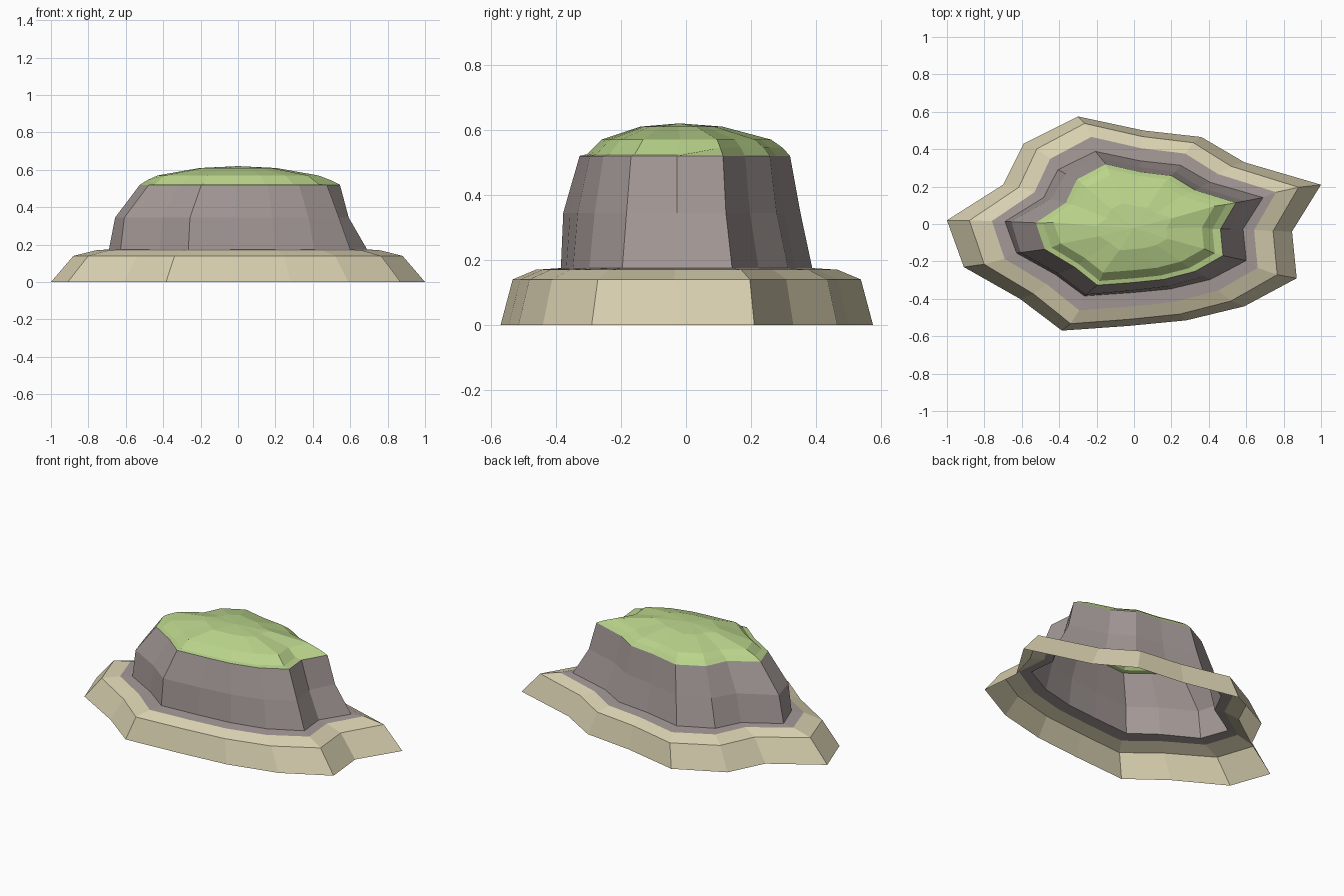
import bpy
import bmesh
from mathutils import Vector

cube = bpy.data.objects.get("Cube")
if cube:
    bpy.data.objects.remove(cube, do_unlink=True)

# Irregular coastline, counter-clockwise; every level is a scaled copy of it
COAST = [Vector(p) for p in (
    (1, .21), (.59, .33), (.36, .465), (.05, .5),
    (-.3, .575), (-.59, .43), (-.7, .21), (-1, .02),
    (-.91, -.23), (-.61, -.4), (-.385, -.57), (-.03, -.545),
    (.28, -.515), (.59, -.44), (.87, -.29), (.845, -.04))]


def make_material(name, color):
    mat = bpy.data.materials.new(name)
    mat.use_nodes = True
    mat.diffuse_color = (*color, 1)
    mat.node_tree.nodes["Principled BSDF"].inputs["Base Color"].default_value = (*color, 1)
    return mat


def ring(sx, sy, z, dx=0, dy=0):
    return [Vector((p.x * sx + dx, p.y * sy + dy, z)) for p in COAST]


def make_shell(name, rings, mat, peak=None):
    """Bridge successive rings with quads and optionally close with a peak."""
    bm = bmesh.new()
    loops = [[bm.verts.new(p) for p in r] for r in rings]
    n = len(COAST)
    for low, high in zip(loops, loops[1:]):
        for i in range(n):
            j = (i + 1) % n
            bm.faces.new((low[i], low[j], high[j], high[i]))
    if peak:
        tip = bm.verts.new(peak)
        for i in range(n):
            bm.faces.new((loops[-1][i], loops[-1][(i + 1) % n], tip))
    mesh = bpy.data.meshes.new(name)
    bm.to_mesh(mesh)
    bm.free()
    mesh.materials.append(mat)
    obj = bpy.data.objects.new(name, mesh)
    bpy.context.scene.collection.objects.link(obj)
    return obj


sand = make_material("pale sand", (.70, .64, .44))
rock = make_material("warm grey rock", (.37, .32, .31))
grass = make_material("light green grass", (.49, .66, .26))

# Levels shared between neighbouring parts
beach_edge = ring(.76, .81, .17)
cliff_foot = ring(.69, .675, .175)
cliff_top = ring(.535, .565, .52, .01, -.005)

# Cliff bulges towards the front left halfway up
cliff_middle = []
for foot, top in zip(cliff_foot, cliff_top):
    inward = .4 + .3 * foot.x + .5 * foot.y
    point = foot.lerp(top, inward)
    point.z = .345
    cliff_middle.append(point)

# Grass has a flat lip along the front only
grass_lip = ring(.49, .525, .525, .005, -.005)
for point in grass_lip:
    if point.y > 0:
        point.z = .545

make_shell("sand_beach", [ring(1, 1, 0), ring(.88, .935, .14), beach_edge], sand)
make_shell("rock_cliff", [beach_edge, cliff_foot, cliff_middle, cliff_top], rock)
make_shell("grass_cap",
           [cliff_top, grass_lip, ring(.43, .455, .57), ring(.205, .22, .61, 0, -.015)],
           grass, peak=(0, -.02, .62))
